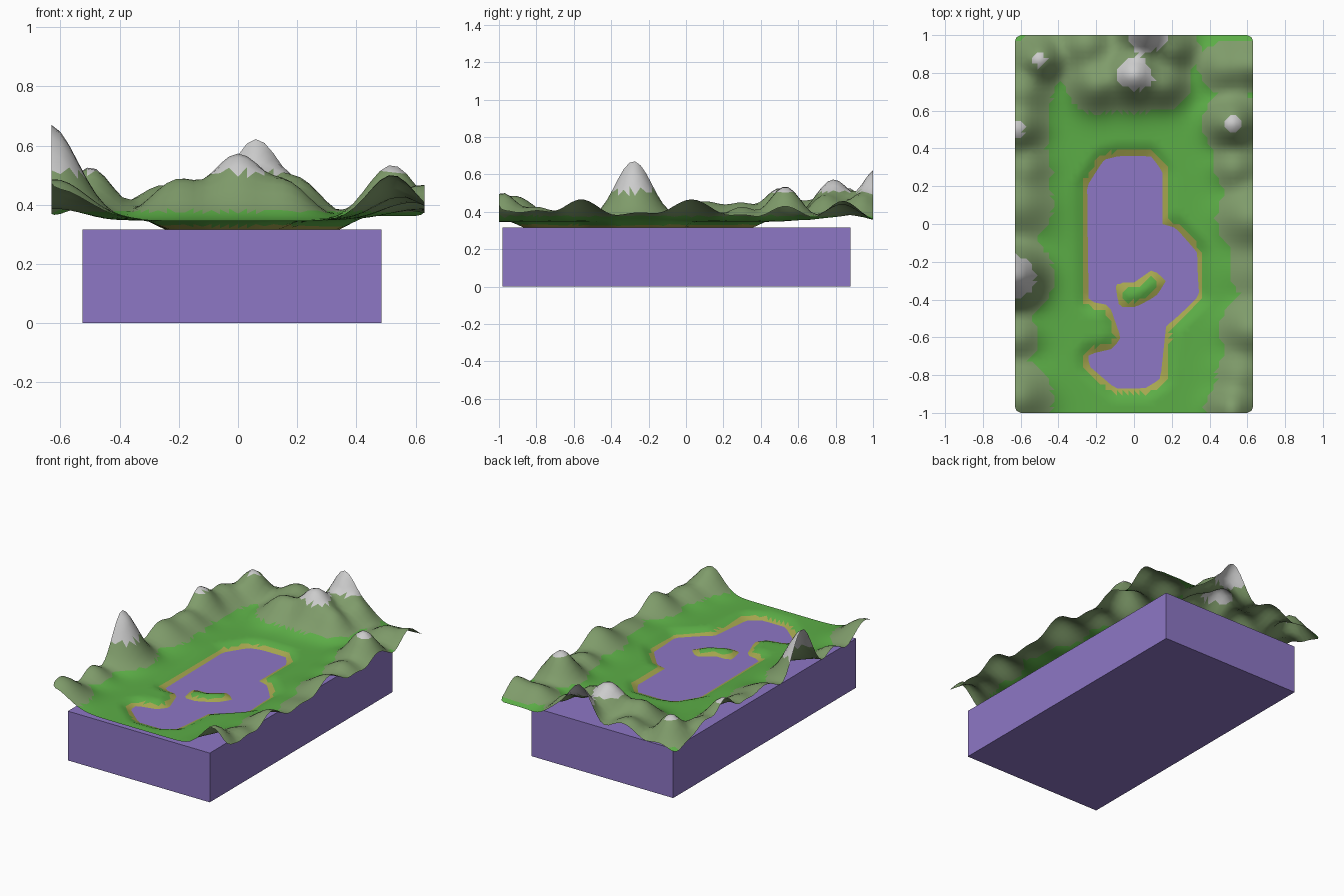
import bpy, bmesh, math

if "Cube" in bpy.data.objects:
    bpy.data.objects.remove(bpy.data.objects["Cube"])


def material(name, rgb):
    m = bpy.data.materials.new(name)
    m.diffuse_color = (*[(c / 255) ** 2.2 for c in rgb], 1)
    m.use_nodes = True
    m.node_tree.nodes["Principled BSDF"].inputs["Base Color"].default_value = m.diffuse_color
    return m


# Water block filling the basin
WATER = 0.317
bpy.ops.mesh.primitive_cube_add(size=1, location=(-0.02, -0.05, WATER / 2))
water = bpy.context.object
water.name = "water_block"
water.scale = (1.01, 1.86, WATER)
water.data.materials.append(material("water", (140, 118, 196)))

# Shoreline of the lake and its island
LAKE = [(-.16, .34), (-.08, .36), (.09, .36), (.15, .28), (.15, 0), (.22, -.02),
        (.34, -.15), (.35, -.38), (.22, -.5), (.17, -.54), (.14, -.82), (.06, -.87),
        (-.1, -.87), (-.24, -.75), (-.24, -.69), (-.11, -.66), (-.07, -.6),
        (-.13, -.43), (-.24, -.41), (-.25, .2)]
ISLAND = [(-.1, -.31), (0, -.31), (.1, -.24), (.17, -.3), (.12, -.38), (.01, -.44), (-.08, -.44)]
EDGES = [(loop[i - 1], loop[i]) for loop in (LAKE, ISLAND) for i in range(len(loop))]


def shore_distance(x, y):
    """Distance to the shore: positive on land, negative in the lake."""
    best, wet = 9.0, False
    for (ax, ay), (bx, by) in EDGES:
        ex, ey = bx - ax, by - ay
        t = max(0, min(1, ((x - ax) * ex + (y - ay) * ey) / (ex * ex + ey * ey)))
        best = min(best, math.hypot(x - ax - t * ex, y - ay - t * ey))
        if (ay > y) != (by > y) and x < ax + (y - ay) / ey * ex:
            wet = not wet
    return -best if wet else best


# Hills: x, y, height above meadow, spread
HILLS = [
    (-.64, -.28, .325, .10), (-.62, .50, .18, .09), (-.50, .87, .18, .08),
    (-.62, .10, .11, .12), (-.62, -.60, .09, .08), (-.62, -.92, .14, .11),
    (-.58, .30, .10, .09), (-.60, .70, .12, .10),
    (.00, .79, .225, .10), (-.20, .74, .14, .09), (.16, .74, .13, .08),
    (.06, 1.02, .28, .09), (.20, .93, .14, .08), (-.25, .95, .12, .10),
    (.52, .53, .19, .085), (.53, .30, .08, .08), (.48, .83, .09, .09),
    (.63, .84, .11, .08), (.62, .03, .12, .11), (.62, -.56, .12, .10),
    (.62, -.25, .05, .12), (.52, -.98, .155, .08), (.56, -.80, .08, .09),
]


def height(x, y):
    base = WATER + max(-.02, min(.03, .45 * shore_distance(x, y)))
    total = sum((h * math.exp(-((x - a) ** 2 + (y - b) ** 2) / (2 * s * s))) ** 2
                for a, b, h, s in HILLS)
    return base + math.sqrt(total)


# Terrain sheet with rounded corners
bm = bmesh.new()
bmesh.ops.create_grid(bm, x_segments=42, y_segments=66, size=1)
for v in bm.verts:
    x, y = v.co.x * .63, v.co.y
    if abs(x) > .62 and abs(y) > .99:
        x, y = x * .985, y * .99
    v.co = (x, y, height(x, y))
bmesh.ops.triangulate(bm, faces=bm.faces[:])

# Colour bands by height: sand, meadow, hillside, snow
for f in bm.faces:
    f.smooth = True
    c = f.calc_center_median()
    f.material_index = 0 if c.z < .330 else 1 if c.z < .378 else 2 if c.z < .508 else 3

mesh = bpy.data.meshes.new("terrain")
bm.to_mesh(mesh)
bm.free()
for name, rgb in (("sand", (165, 165, 80)), ("meadow", (92, 172, 72)),
                  ("hillside", (126, 154, 106)), ("snow", (205, 205, 205))):
    mesh.materials.append(material(name, rgb))
terrain = bpy.data.objects.new("terrain", mesh)
bpy.context.collection.objects.link(terrain)
